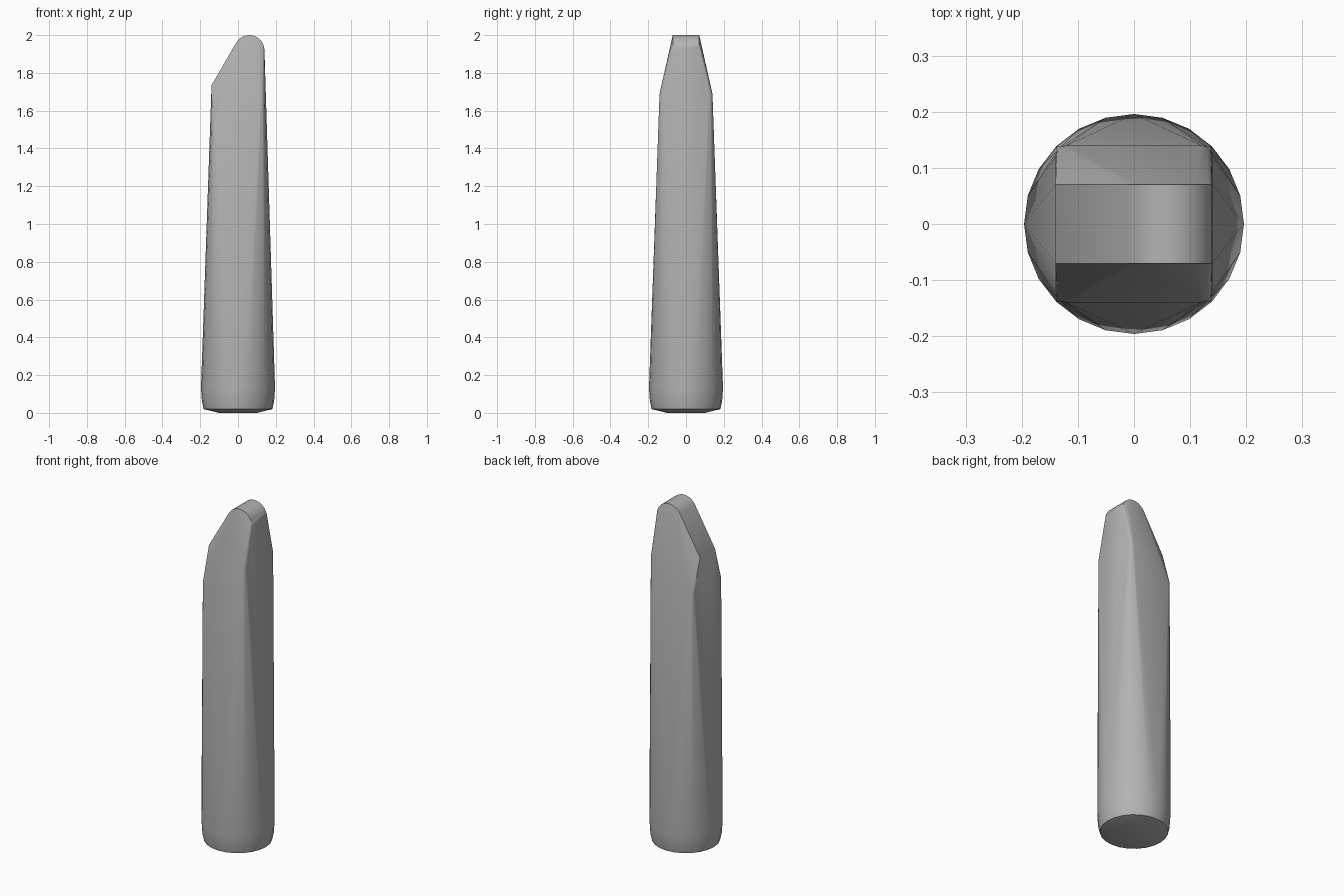
import bpy, bmesh, math

cube = bpy.data.objects.get("Cube")
if cube:
    bpy.data.objects.remove(cube, do_unlink=True)

# Single plain grey
grey = bpy.data.materials.new("plain_grey")
grey.use_nodes = True
colour = (0.45, 0.45, 0.45, 1)
grey.diffuse_color = colour
grey.node_tree.nodes["Principled BSDF"].inputs["Base Color"].default_value = colour


def ring(radius, z, sides=24):
    return [(radius * math.cos(math.tau * i / sides),
             radius * math.sin(math.tau * i / sides), z) for i in range(sides)]


points = []

# Round foot: shallow underside, then a slight outward flare
for radius, z in [(0.1, 0), (0.182, 0.02), (0.191, 0.06), (0.196, 0.13)]:
    points += ring(radius, z)

# Shoulders: rounded square corners, lower on the sloped side
half, fillet = 0.14, 0.02
for sx, z in [(-1, 1.54), (1, 1.69)]:
    for sy in (-1, 1):
        for step in range(4):
            a = math.radians(30 * step)
            points.append((sx * (half - fillet + fillet * math.cos(a)),
                           sy * (half - fillet + fillet * math.sin(a)), z))

# Narrow tip: sloped edge running into a round nose
nose_x, nose_r, tip_half = 0.06, 0.08, 0.07
profile = [(-half, 1.735)]
for step in range(13):
    a = math.radians(150 * step / 12)
    profile.append((nose_x + nose_r * math.cos(a), 2 - nose_r + nose_r * math.sin(a)))
points += [(x, y, z) for x, z in profile for y in (-tip_half, tip_half)]

# Wrap one convex skin around all sections
bm = bmesh.new()
for p in points:
    bm.verts.new(p)
bmesh.ops.convex_hull(bm, input=bm.verts[:])
bmesh.ops.delete(bm, geom=[v for v in bm.verts if not v.link_faces], context="VERTS")
bmesh.ops.dissolve_limit(bm, angle_limit=math.radians(0.5),
                         verts=bm.verts[:], edges=bm.edges[:])
bmesh.ops.recalc_face_normals(bm, faces=bm.faces[:])
mesh = bpy.data.meshes.new("tapered_body")
bm.to_mesh(mesh)
bm.free()
mesh.materials.append(grey)
body = bpy.data.objects.new("tapered_body", mesh)
bpy.context.collection.objects.link(body)
bpy.context.view_layer.objects.active = body
body.select_set(True)
bpy.ops.object.shade_smooth_by_angle(angle=math.radians(30))
